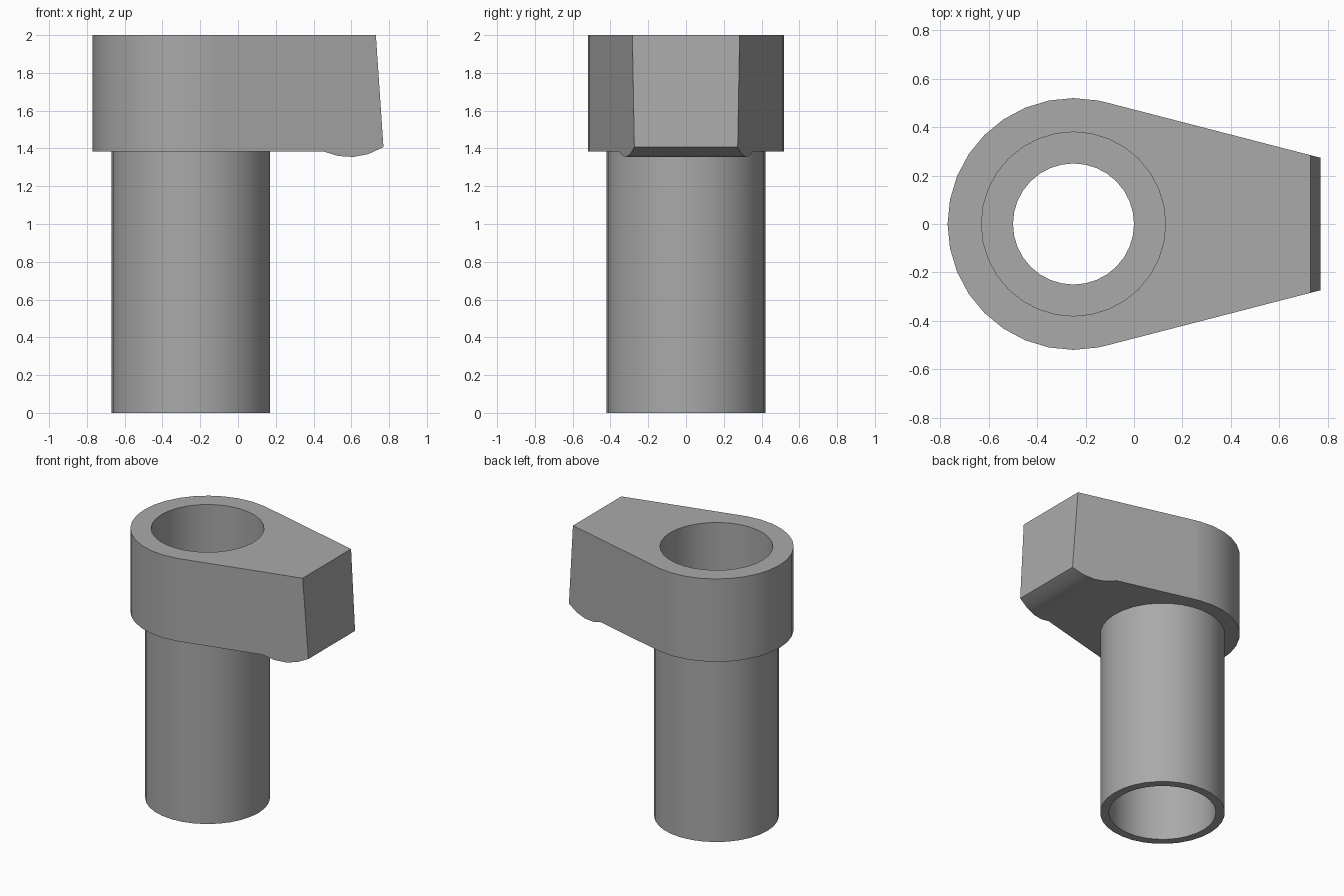
import bpy, bmesh
from math import sin, cos, pi, radians

cube = bpy.data.objects.get("Cube")
if cube:
    bpy.data.objects.remove(cube, do_unlink=True)

CX = -0.25          # axis of the sleeve
HEAD_BASE = 1.385   # underside of the head
BORE = 0.38

grey = bpy.data.materials.new("plain grey")
grey.use_nodes = True
grey.diffuse_color = (0.4, 0.4, 0.4, 1)
grey.node_tree.nodes["Principled BSDF"].inputs["Base Color"].default_value = (0.4, 0.4, 0.4, 1)


def finish(name, bm):
    bmesh.ops.recalc_face_normals(bm, faces=bm.faces)
    mesh = bpy.data.meshes.new(name)
    bm.to_mesh(mesh)
    bm.free()
    mesh.materials.append(grey)
    obj = bpy.data.objects.new(name, mesh)
    bpy.context.collection.objects.link(obj)
    return obj


def prism(name, points, direction):
    """Closed outline pushed along a direction."""
    bm = bmesh.new()
    face = bm.faces.new([bm.verts.new(p) for p in points])
    new = bmesh.ops.extrude_face_region(bm, geom=[face], use_keep_orig=True)["geom"]
    bmesh.ops.translate(bm, vec=direction, verts=[v for v in new if isinstance(v, bmesh.types.BMVert)])
    return finish(name, bm)


def lathe(name, profile, steps=32):
    """Closed radius/height profile turned about the sleeve axis."""
    bm = bmesh.new()
    rings = [[bm.verts.new((CX + r * cos(2 * pi * i / steps), r * sin(2 * pi * i / steps), z))
              for r, z in profile] for i in range(steps)]
    n = len(profile)
    for i in range(steps):
        a, b = rings[i], rings[(i + 1) % steps]
        for j in range(n):
            k = (j + 1) % n
            bm.faces.new((a[j], b[j], b[k], a[k]))
    return finish(name, bm)


def cut(obj, cutter, operation):
    mod = obj.modifiers.new(operation, 'BOOLEAN')
    mod.operation, mod.object, mod.solver = operation, cutter, 'EXACT'
    bpy.context.view_layer.objects.active = obj
    bpy.ops.object.modifier_apply(modifier=mod.name)
    bpy.data.objects.remove(cutter, do_unlink=True)


def smooth(obj):
    bpy.ops.object.select_all(action='DESELECT')
    obj.select_set(True)
    bpy.context.view_layer.objects.active = obj
    bpy.ops.object.shade_smooth_by_angle(angle=radians(30))


# Head: teardrop plan trimmed to a side profile with a sloped nose and lip
angles = [radians(75.5)] + [radians(78.75 + 11.25 * i) for i in range(19)] + [radians(284.5)]
plan = [(CX + 0.52 * cos(a), 0.52 * sin(a), 1.2) for a in angles]
plan += [(0.85, -0.253, 1.2), (0.85, 0.253, 1.2)]
head = prism("head", plan, (0, 0, 1))
side = [(-1, 2), (-1, HEAD_BASE), (0.45, HEAD_BASE), (0.53, 1.36), (0.61, 1.355),
        (0.69, 1.37), (0.77, 1.407), (0.73, 2)]
cut(head, prism("side_trim", [(x, -1, z) for x, z in side], (0, 2, 0)), 'INTERSECT')

# Bore through the head
ring = [(CX + BORE * cos(2 * pi * i / 32), BORE * sin(2 * pi * i / 32), 1) for i in range(32)]
cut(head, prism("bore_cutter", ring, (0, 0, 2)), 'DIFFERENCE')
smooth(head)

# Sleeve: tube with an inner stepped ledge
sleeve = lathe("sleeve", [(0.42, 0), (0.42, HEAD_BASE), (BORE, HEAD_BASE), (BORE, 1.3),
                          (0.25, 1.3), (0.25, 1.2), (0.36, 1.2), (0.36, 0)])
smooth(sleeve)
